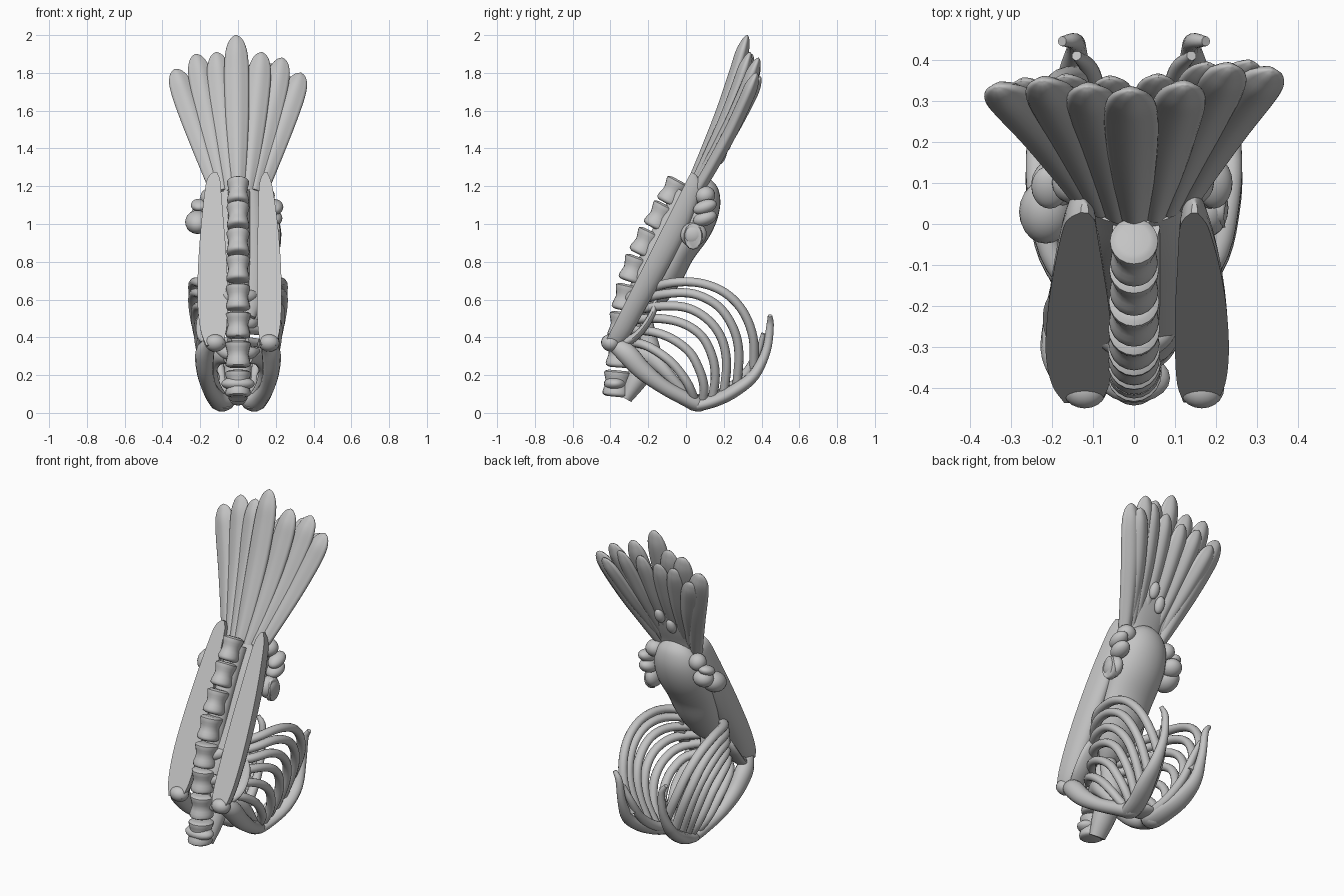
import bpy, bmesh, math
from mathutils import Vector

bone = bpy.data.materials.new("stone grey")
bone.diffuse_color = (0.55, 0.55, 0.55, 1)


def finish(name, bm, angle=50):
    bmesh.ops.recalc_face_normals(bm, faces=bm.faces)
    me = bpy.data.meshes.new(name)
    bm.to_mesh(me)
    bm.free()
    me.materials.append(bone)
    ob = bpy.data.objects.new(name, me)
    bpy.context.collection.objects.link(ob)
    bpy.ops.object.select_all(action='DESELECT')
    ob.select_set(True)
    bpy.context.view_layer.objects.active = ob
    bpy.ops.object.shade_smooth_by_angle(angle=math.radians(angle))
    return ob


def smooth_path(rows, n):
    """Catmull-Rom through rows of any length."""
    rows = [Vector(r) for r in rows]
    out = []
    for i in range(len(rows) - 1):
        b, c = rows[i], rows[i + 1]
        a = rows[i - 1] if i else b * 2 - c
        d = rows[i + 2] if i + 2 < len(rows) else c * 2 - b
        for k in range(n):
            t = k / n
            out.append(b + ((c - a) * t + (2 * a - 5 * b + 4 * c - d) * t * t
                            + (3 * b - a - 3 * c + d) * t ** 3) * 0.5)
    return out + [rows[-1]]


def oval(a):
    return math.cos(a), math.sin(a)


def feather_section(a):
    # oval with a raised central shaft and a shallow ripple beside it
    c, s = math.cos(a), math.sin(a)
    return c, s * (0.85 + 0.25 * math.exp(-(c / 0.2) ** 2) - 0.08 * math.cos(c * 9))


def flat_front(a):
    # flat towards the front, rounded at the back
    c, s = math.cos(a), math.sin(a)
    return c, max(s, 0)


def loft(name, rows, section=oval, sides=14, n=5, mirror=False):
    """rows: x, y, z, half width, half depth."""
    pts = smooth_path(rows, n)
    bm = bmesh.new()
    pos = [Vector(p[:3]) for p in pts]
    side, rings = Vector((1, 0, 0)), []
    if abs((pos[1] - pos[0]).normalized().x) > 0.9:
        side = Vector((0, 0, 1))
    for i, p in enumerate(pts):
        t = (pos[min(i + 1, len(pos) - 1)] - pos[max(i - 1, 0)]).normalized()
        side = (side - t * side.dot(t)).normalized()
        nrm = side.cross(t) * -1
        if nrm.y < 0 and section is flat_front:
            nrm = -nrm
        w, d = max(p[3], 0.002), max(p[4], 0.002)
        ring = []
        for k in range(sides):
            u, v = section(2 * math.pi * k / sides)
            ring.append(bm.verts.new(pos[i] + side * u * w + nrm * v * d))
        rings.append(ring)
    for r, q in zip(rings, rings[1:]):
        for k in range(sides):
            bm.faces.new((r[k], r[(k + 1) % sides], q[(k + 1) % sides], q[k]))
    bm.faces.new(rings[0])
    bm.faces.new(rings[-1])
    if mirror:
        geo = bmesh.ops.duplicate(bm, geom=bm.verts[:] + bm.edges[:] + bm.faces[:])
        for v in geo["geom"]:
            if isinstance(v, bmesh.types.BMVert):
                v.co.x *= -1
    return finish(name, bm)


def blob(name, c, r, tilt=0):
    bm = bmesh.new()
    bmesh.ops.create_uvsphere(bm, u_segments=20, v_segments=12, radius=1)
    ob = finish(name, bm)
    ob.location, ob.scale, ob.rotation_euler = c, r, (tilt, 0, 0)
    return ob


# --- spine: spool shaped vertebrae along a curved line ---
centres = [(-.365, .155), (-.35, .31), (-.34, .465), (-.315, .61),
           (-.275, .76), (-.215, .90), (-.14, 1.04), (-.07, 1.17)]
for i, (y, z) in enumerate(centres):
    y0, z0 = centres[max(i - 1, 0)]
    y1, z1 = centres[min(i + 1, len(centres) - 1)]
    ax = Vector((0, y1 - y0, z1 - z0)).normalized()
    s = 1 - 0.02 * i
    rows = []
    for h, w in ((-.07, .045), (-.06, .066), (-.035, .065), (0, .056),
                 (.035, .064), (.06, .068), (.07, .045)):
        p = Vector((0, y, z)) + ax * h
        rows.append((*p, w * s, w * s * 1.08))
    loft("vertebra", rows, sides=20, n=2)
    # stubby side processes
    if 0 < i < 4:
        loft("vertebra_process", [(.03, y + .02, z, .035, .035), (.07, y + .05, z + .01, .032, .032),
                                  (.11, y + .085, z + .02, .01, .01)], mirror=True)
loft("spine_core", [(.005, y + .06, z, .058, .055) for y, z in centres[1:]], n=3)
blob("neck_flange", (0, -.375, .155), (.088, .06, .038))
loft("neck_base", [(0, -.32, .075, .05, .035), (0, -.26, .18, .07, .06),
                   (0, -.2, .29, .07, .07), (0, -.21, .42, .05, .05), (0, -.23, .52, .05, .05)])

# --- folded wings: long leaf plates with a flat front ---
def wing(name, edges):
    rows = []
    for z, a, b, d in edges:
        y = -.435 + (z - .36) * .505
        rows.append(((a + b) / 2, y, z, (b - a) / 2, d))
    loft(name, rows, flat_front, sides=24)

wing("right_wing", [(.36, .12, .20, .07), (.45, .105, .222, .1), (.6, .10, .231, .11), (.8, .10, .226, .12),
                    (1.0, .105, .21, .12), (1.18, .11, .185, .1), (1.24, .12, .17, .08), (1.275, .14, .155, .03)])
wing("left_wing", [(.36, -.17, -.08, .07), (.45, -.2, -.06, .1), (.6, -.215, -.055, .11), (.8, -.21, -.06, .12),
                   (1.0, -.195, -.075, .12), (1.18, -.175, -.09, .1), (1.24, -.16, -.095, .08),
                   (1.275, -.13, -.11, .03)])
# back surface filling the valley between wings and spine
loft("back_fill", [(.01, -.31, .5, .08, .04), (.01, -.23, .62, .13, .06), (.01, -.12, .84, .135, .06),
                   (.01, -.03, 1.02, .13, .06), (.005, .045, 1.16, .12, .05)], sides=20)
for sx in (-1, 1):
    x = .165 if sx > 0 else -.12
    blob("wing_root", (x, -.40, .37), (.055, .05, .045), -.4)
    blob("wing_root_spur", (x + .01, -.36, .43), (.018, .035, .06), -.4)

# --- bird body ---
loft("body", [(0, -.27, .5, .03, .03), (0, -.2, .6, .1, .08), (0, -.12, .73, .14, .1),
              (0, -.05, .86, .155, .1), (0, .03, .99, .16, .11), (0, .075, 1.09, .15, .105),
              (0, .095, 1.17, .12, .085), (0, .1, 1.22, .07, .05), (0, .1, 1.245, .01, .01)], sides=28)
loft("tail_root", [(0, .06, 1.12, .11, .04), (.005, .085, 1.22, .11, .035), (.005, .13, 1.32, .12, .03),
                   (0, .19, 1.44, .09, .015)], sides=20)

# --- clenched feet beside the body ---
for x, y, z, a, b, c in ((-.215, .03, 1.01, .065, .08, .06), (-.19, .1, 1.05, .06, .06, .05),
                         (-.205, .09, 1.1, .045, .055, .03), (-.15, .1, 1.14, .05, .05, .05),
                         (.185, .04, .945, .045, .07, .065), (.185, .1, 1.03, .05, .065, .04),
                         (.195, .1, 1.09, .045, .065, .037), (.14, .1, 1.15, .055, .055, .05)):
    blob("toe", (x, y, z), (a, b, c), .35)
loft("cut_toe", [(.19, .035, .935, .07, .05), (.215, .04, .935, .07, .05), (.222, .04, .935, .062, .044)], n=2)

# --- tail feathers: overlapping front fan and a layer behind ---
def feather(name, bx, by, bz, tx, ty, tz, w, d):
    rows = []
    for t, k in ((0, .55), (.2, .75), (.5, .95), (.75, 1), (.88, .9), (.95, .66), (.985, .36), (1, .05)):
        x = bx + (tx - bx) * (.9 * t + .1 * t * t)
        y = by + (ty - by) * t + .02 * math.sin(math.pi * t)
        rows.append((x, y, bz + (tz - bz) * t, w * k, d * (.7 + .3 * k) if t < .9 else d * k))
    loft(name, rows, feather_section, sides=28, n=4)

for x0, x, y, z in ((-.11, -.335, .335, 1.82), (-.08, -.225, .35, 1.90), (-.04, -.115, .335, 1.91),
                    (.0, -.01, .325, 2.0), (.05, .125, .34, 1.91), (.085, .235, .385, 1.88),
                    (.12, .335, .375, 1.80)):
    feather("tail_feather", x0, .015 + abs(x) * .12, 1.17, x, y, z, .066, .036)
for x0, x, y, z in ((-.095, -.275, .35, 1.76), (-.06, -.17, .36, 1.82), (-.02, -.06, .355, 1.82),
                    (.03, .06, .36, 1.84), (.07, .18, .39, 1.85), (.1, .285, .395, 1.78)):
    feather("under_feather", x0, .06, 1.2, x, y, z, .055, .028)
for x, z in ((-.03, 1.36), (.03, 1.42)):
    blob("tail_covert", (x, .16 + (z - 1.3) * .45, z), (.03, .025, .05), -.4)

# --- rib cage: side outline of each rib, bowed outwards by a fixed rule ---
ribs = [[(-.25, .63), (-.1, .685), (.06, .69), (.2, .64), (.3, .54), (.355, .4), (.36, .24)],
        [(-.27, .59), (-.11, .63), (.04, .63), (.17, .565), (.25, .45), (.28, .32), (.27, .15)],
        [(-.29, .54), (-.13, .565), (.01, .555), (.12, .49), (.19, .39), (.215, .26), (.2, .1)],
        [(-.31, .49), (-.15, .5), (-.02, .475), (.08, .41), (.135, .31), (.155, .2), (.14, .07)],
        [(-.32, .44), (-.18, .43), (-.07, .39), (.02, .32), (.07, .23), (.095, .14), (.09, .05)],
        [(-.33, .38), (-.22, .36), (-.13, .31), (-.06, .25), (0, .17), (.03, .11), (.05, .05)]]
bow = (.05, .19, .232, .235, .215, .175, .11)
for i, rib in enumerate(ribs):
    k = 1 - .06 * max(i - 1, 0)
    loft("rib", [(b * k, y, z, .027, .024) for b, (y, z) in zip(bow, rib)], sides=12, mirror=True)
# curved lower edge of the cage with hooked free ends
loft("rib_margin", [(.175, .445, .515, .012, .012), (.145, .445, .46, .02, .02), (.14, .425, .33, .025, .024),
                    (.145, .36, .2, .04, .03), (.13, .26, .12, .055, .035), (.1, .16, .07, .06, .035),
                    (.075, .06, .045, .06, .035), (.06, .02, .05, .04, .025)], mirror=True)
loft("inner_margin", [(.14, .41, .42, .012, .012), (.11, .38, .32, .022, .02), (.09, .31, .2, .025, .025),
                      (.07, .2, .11, .03, .028), (.05, .08, .06, .035, .03)], mirror=True)
# breastbone joining both sides
blob("breastbone", (0, .07, .07), (.09, .07, .03))
# collar bones and shoulders
loft("collar_bone", [(.15, -.4, .37, .03, .03), (.175, -.32, .32, .05, .055), (.175, -.23, .225, .045, .05),
                     (.155, -.12, .14, .04, .04), (.12, -.02, .085, .045, .04), (.075, .06, .05, .06, .042),
                     (.05, .1, .05, .03, .02)], mirror=True)
loft("first_rib", [(.05, -.3, .3, .035, .04), (.11, -.2, .3, .035, .05), (.14, -.12, .23, .03, .035),
                   (.12, -.04, .14, .03, .03), (.08, .04, .07, .03, .03)], mirror=True)
loft("shoulder_blade", [(.14, -.34, .36, .04, .03), (.17, -.25, .42, .05, .02),
                        (.17, -.18, .52, .04, .018), (.14, -.16, .6, .01, .01)], mirror=True)
